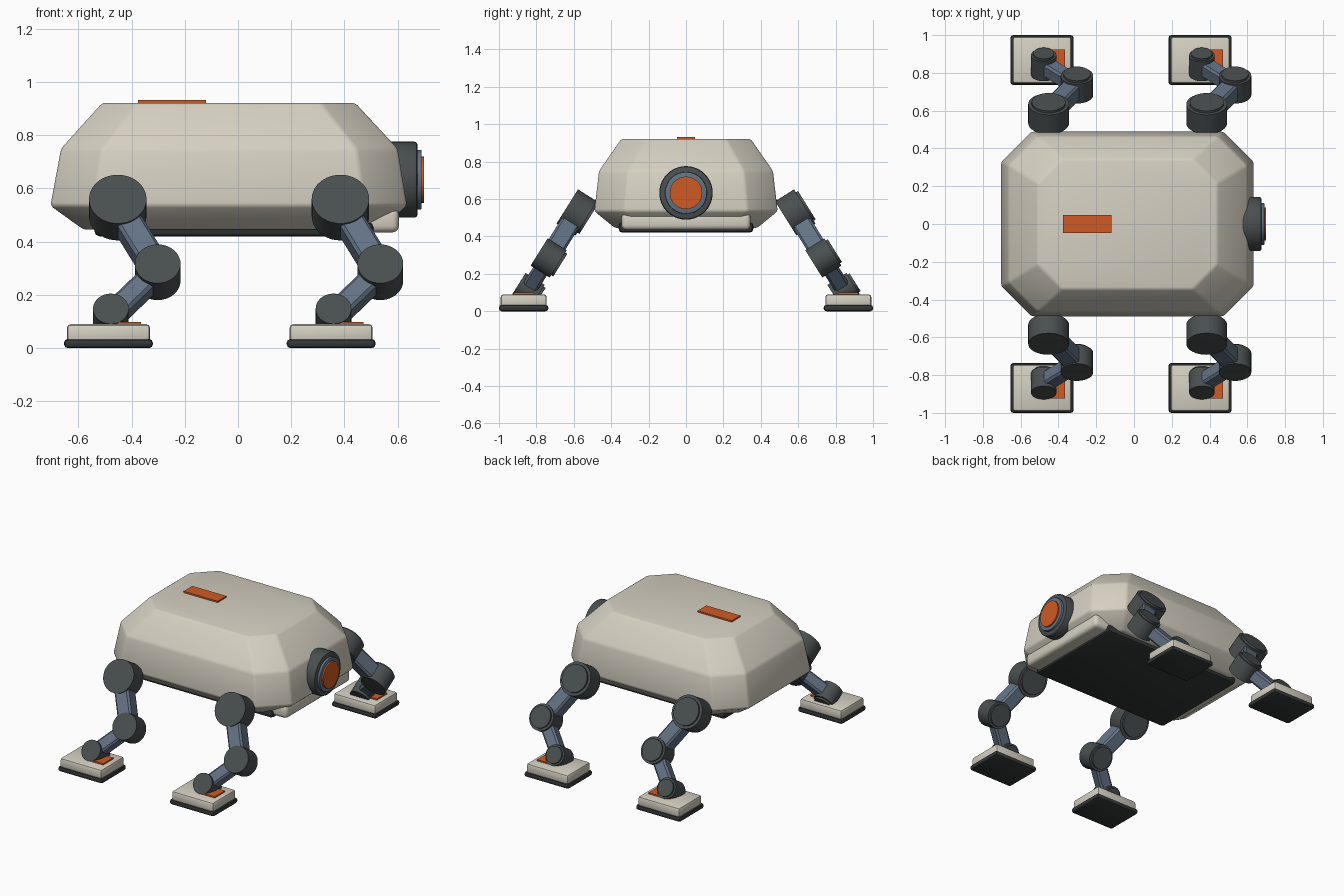
import bpy, bmesh, math
from mathutils import Vector, Matrix

if "Cube" in bpy.data.objects:
    bpy.data.objects.remove(bpy.data.objects["Cube"])


def material(name, rgb):
    m = bpy.data.materials.new(name)
    m.use_nodes = True
    m.diffuse_color = (*rgb, 1)
    node = next(n for n in m.node_tree.nodes if n.type == 'BSDF_PRINCIPLED')
    node.inputs["Base Color"].default_value = (*rgb, 1)
    return m


SHELL = material("warm_shell", (0.67, 0.63, 0.54))
JOINT = material("dark_joint", (0.067, 0.078, 0.08))
RUBBER = material("black_rubber", (0.033, 0.038, 0.038))
STEEL = material("blue_steel", (0.125, 0.17, 0.235))
ORANGE = material("signal_orange", (0.62, 0.105, 0.018))


def finish(name, bm, mat, bevel=0, segments=2):
    bmesh.ops.recalc_face_normals(bm, faces=bm.faces)
    mesh = bpy.data.meshes.new(name)
    bm.to_mesh(mesh)
    bm.free()
    mesh.materials.append(mat)
    ob = bpy.data.objects.new(name, mesh)
    bpy.context.collection.objects.link(ob)
    bpy.ops.object.select_all(action='DESELECT')
    ob.select_set(True)
    bpy.context.view_layer.objects.active = ob
    if bevel:
        mod = ob.modifiers.new("soft_edges", 'BEVEL')
        mod.width, mod.segments = bevel, segments
        mod.limit_method, mod.angle_limit = 'ANGLE', math.radians(15)
        bpy.ops.object.modifier_apply(modifier=mod.name)
    bpy.ops.object.shade_smooth_by_angle(angle=math.radians(32))
    return ob


def box(name, mat, lo, hi, bevel=0, segments=2):
    """Box between two opposite corners."""
    lo, hi = Vector(lo), Vector(hi)
    bm = bmesh.new()
    bmesh.ops.create_cube(bm, size=1, matrix=Matrix.Translation((lo + hi) / 2)
                          @ Matrix.Diagonal((*(hi - lo), 1)))
    return finish(name, bm, mat, bevel, segments)


def drum(name, mat, a, b, radius, bevel=0):
    """Cylinder from point a to point b."""
    axis = b - a
    bm = bmesh.new()
    turn = axis.to_track_quat('Z', 'Y').to_matrix().to_4x4()
    bmesh.ops.create_cone(bm, cap_ends=True, segments=40, radius1=radius, radius2=radius,
                          depth=axis.length, matrix=Matrix.Translation((a + b) / 2) @ turn)
    return finish(name, bm, mat, bevel)


def link(name, a, b, normal, width, thick):
    """Square bar from a to b, with its thickness along normal."""
    along = (b - a).normalized()
    frame = Matrix((along, normal.cross(along), normal)).transposed().to_4x4()
    bm = bmesh.new()
    bmesh.ops.create_cube(bm, size=1, matrix=Matrix.Translation((a + b) / 2) @ frame
                          @ Matrix.Diagonal(((b - a).length, width, thick, 1)))
    return finish(name, bm, STEEL, 0.012, 1)


# Body shell: stacked octagons (z, back x, front x, half width, corner cut)
SECTIONS = [(0.445, -0.58, 0.53, 0.38, 0.12),
            (0.535, -0.705, 0.635, 0.49, 0.16),
            (0.75, -0.665, 0.60, 0.465, 0.155),
            (0.922, -0.51, 0.44, 0.345, 0.13)]
bm = bmesh.new()
rings = []
for z, x0, x1, w, c in SECTIONS:
    outline = [(x0 + c, -w), (x1 - c, -w), (x1, c - w), (x1, w - c),
               (x1 - c, w), (x0 + c, w), (x0, w - c), (x0, c - w)]
    rings.append([bm.verts.new((x, y, z)) for x, y in outline])
for low, high in zip(rings, rings[1:]):
    for i in range(8):
        j = (i + 1) % 8
        bm.faces.new((low[i], low[j], high[j], high[i]))
bm.faces.new(rings[0])
bm.faces.new(rings[-1])
finish("body_shell", bm, SHELL, 0.012)

# Belly plate, chin bumper and back marker
box("belly_plate", RUBBER, (-0.54, -0.36, 0.42), (0.51, 0.36, 0.475), 0.02)
box("chin_bumper", SHELL, (0.35, -0.345, 0.435), (0.605, 0.345, 0.525), 0.025, 3)
box("back_marker", ORANGE, (-0.375, -0.047, 0.918), (-0.12, 0.047, 0.932))

# Front sensor
for name, mat, x0, x1, r, bev in [("sensor_housing", JOINT, 0.56, 0.675, 0.143, 0.012),
                                  ("sensor_ring", STEEL, 0.66, 0.69, 0.112, 0.004),
                                  ("sensor_lens", ORANGE, 0.68, 0.70, 0.087, 0)]:
    drum(name, mat, Vector((x0, 0, 0.633)), Vector((x1, 0, 0.633)), r, bev)

# Legs: joints are placed by the centre of their outer face
SPLAY = math.radians(32)
DRUM_WIDTH = 0.12
for end, dx in (("rear", 0), ("front", 0.837)):
    for side, s in (("right", -1), ("left", 1)):
        tag = f"{end}_{side}"
        out = Vector((0, s * math.cos(SPLAY), math.sin(SPLAY)))
        centres = []
        for part, x, y, z, r in (("hip", -0.452, 0.635, 0.56, 0.108),
                                 ("knee", -0.302, 0.785, 0.317, 0.086),
                                 ("ankle", -0.478, 0.893, 0.148, 0.067)):
            outer = Vector((x + dx, s * y, z))
            inner = outer - out * DRUM_WIDTH
            drum(f"{tag}_{part}", JOINT, inner, outer, r)
            # Raised cap on the +y end of each joint
            tip = outer if s > 0 else inner
            drum(f"{tag}_{part}_cap", JOINT, tip, tip + s * out * 0.013, r * 0.83)
            centres.append((inner + outer) / 2)
        hip, knee, ankle = centres
        link(f"{tag}_upper_link", hip, knee, out, 0.10, 0.105)
        link(f"{tag}_lower_link", knee, ankle, out, 0.085, 0.085)

        # Foot pad, sole and marker
        cx, cy = dx - 0.487, s * 0.868

        def pad(part, mat, hx, hy, z0, z1, bevel, ox=0):
            box(f"{tag}_{part}", mat, (cx + ox - hx, cy - hy, z0), (cx + ox + hx, cy + hy, z1), bevel)

        pad("sole", RUBBER, 0.167, 0.132, 0, 0.034, 0.014)
        pad("foot", SHELL, 0.156, 0.123, 0.02, 0.09, 0.014)
        pad("foot_marker", ORANGE, 0.055, 0.055, 0.088, 0.099, 0, 0.067)
